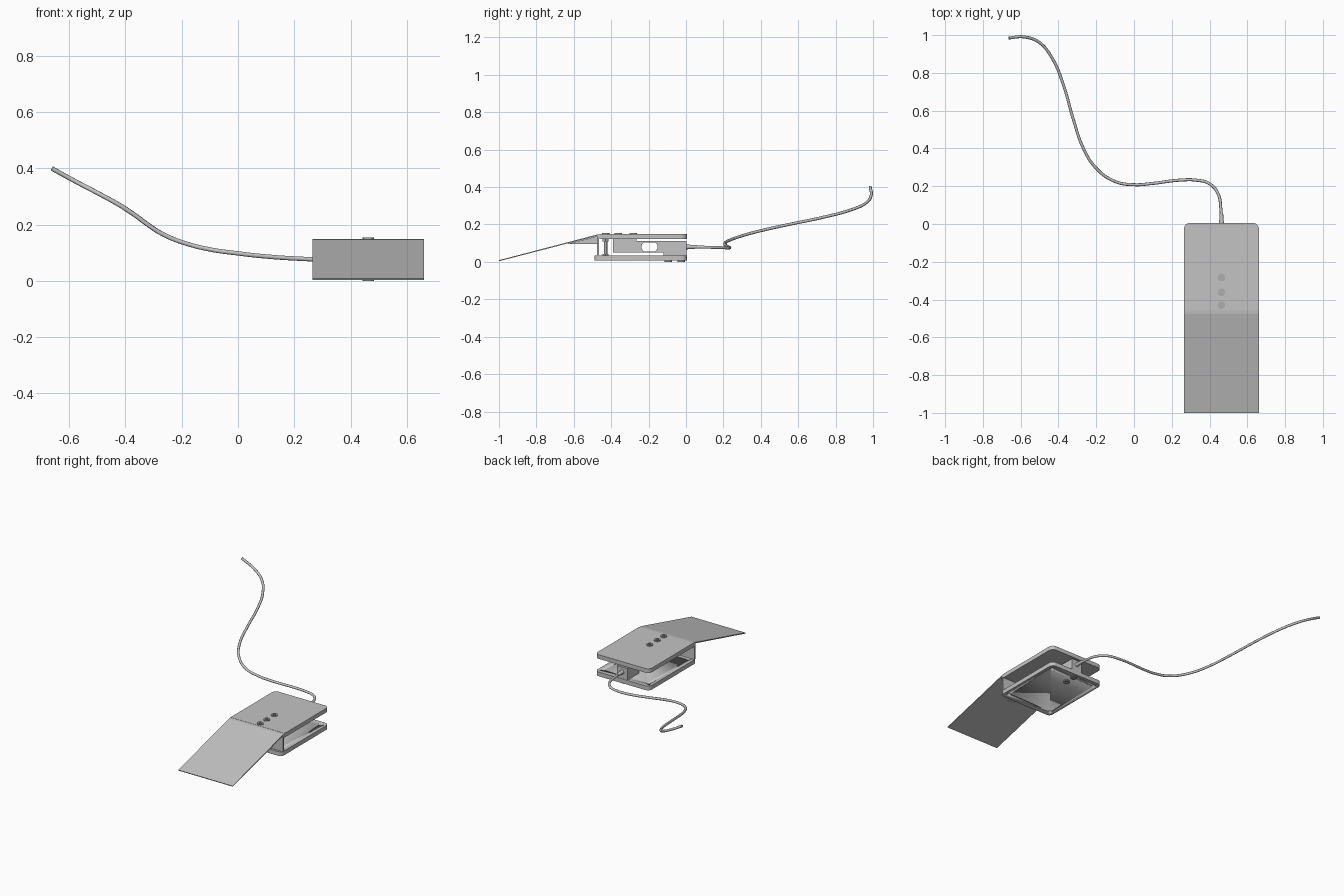
import bpy, bmesh, math
from mathutils import Vector

if "Cube" in bpy.data.objects:
    bpy.data.objects.remove(bpy.data.objects["Cube"], do_unlink=True)


def material(name, value):
    m = bpy.data.materials.new(name)
    m.use_nodes = True
    col = (value, value, value, 1)
    m.diffuse_color = col
    m.node_tree.nodes["Principled BSDF"].inputs["Base Color"].default_value = col
    return m


GREY = material("light grey metal", 0.55)
STEEL = material("screw steel", 0.42)
CX = 0.463           # centre line of the pedal
HALF = 0.198         # half width of the plates


def finish(name, bm, mat, smooth=False):
    bmesh.ops.recalc_face_normals(bm, faces=bm.faces)
    me = bpy.data.meshes.new(name)
    bm.to_mesh(me)
    bm.free()
    ob = bpy.data.objects.new(name, me)
    bpy.context.collection.objects.link(ob)
    me.materials.append(mat)
    if smooth:
        bpy.context.view_layer.objects.active = ob
        ob.select_set(True)
        bpy.ops.object.shade_smooth_by_angle()
        ob.select_set(False)
    return ob


def extrude(name, points, depth, mat=GREY, smooth=False):
    """Closed outline pushed along a depth vector."""
    bm = bmesh.new()
    face = bm.faces.new([bm.verts.new(p) for p in points])
    new = bmesh.ops.extrude_face_region(bm, geom=[face])["geom"]
    bmesh.ops.translate(bm, vec=Vector(depth),
                        verts=[g for g in new if isinstance(g, bmesh.types.BMVert)])
    return finish(name, bm, mat, smooth)


def box(name, half_x, y0, y1, z0, z1):
    pts = [(CX - half_x, y0, z0), (CX + half_x, y0, z0),
           (CX + half_x, y1, z0), (CX - half_x, y1, z0)]
    return extrude(name, pts, (0, 0, z1 - z0))


def plate(name, y0, y1, z0, z1, r_front, r_back):
    pts = []
    corners = [(1, y1, r_back, 0), (-1, y1, r_back, 90),
               (-1, y0, r_front, 180), (1, y0, r_front, 270)]
    for side, y, r, start in corners:
        cx = CX + side * (HALF - r)
        cy = y - r if y == y1 else y + r
        for i in range(7 if r else 1):
            a = math.radians(start + i * 15)
            pts.append((cx + r * math.cos(a), cy + r * math.sin(a), z0))
    return extrude(name, pts, (0, 0, z1 - z0), smooth=True)


def rod(name, x, y, z0, z1, r, sides=24, mat=STEEL):
    pts = [(x + r * math.cos(math.tau * i / sides),
            y + r * math.sin(math.tau * i / sides), z0) for i in range(sides)]
    return extrude(name, pts, (0, 0, z1 - z0), mat, sides > 8)


def cut(target, cutters):
    for c in cutters:
        c.hide_render = True
        c.hide_viewport = True
        c.display_type = 'WIRE'
        mod = target.modifiers.new("cut", 'BOOLEAN')
        mod.operation = 'DIFFERENCE'
        mod.solver = 'EXACT'
        mod.object = c


# Plates
top_plate = plate("top_plate", -0.457, 0.005, 0.122, 0.149, 0, 0.03)
base_plate = plate("base_plate", -0.49, 0.005, 0.007, 0.035, 0.025, 0.03)

# Mounting holes in the base corners
cut(base_plate, [rod("hole_cutter", CX + s * 0.165, y, -0.02, 0.06, 0.012)
                 for s in (-1, 1) for y in (-0.45, -0.035)])

# Folded ramp sheet with lip, upright wall and centre rib
ramp_profile = [(-0.457, 0.148), (-0.476, 0.146), (-1.0, 0.009), (-0.998, 0.004),
                (-0.476, 0.139), (-0.476, 0.035), (-0.466, 0.035), (-0.466, 0.124),
                (-0.457, 0.124)]
ramp = extrude("ramp_sheet", [(CX - HALF, y, z) for y, z in ramp_profile],
               (2 * HALF, 0, 0))
extrude("ramp_rib", [(CX - 0.02, y, z) for y, z in
                     [(-0.472, 0.138), (-0.635, 0.096), (-0.472, 0.096)]],
        (0.04, 0, 0))

# Sensor bar with twin cross holes
bar = box("sensor_bar", 0.037, -0.39, 0.003, 0.049, 0.112)
outline = []
for cy, start in ((-0.18, -60), (-0.21, 120)):
    for i in range(17):
        a = math.radians(start + i * 7.5)
        outline.append((CX - 0.1, cy + 0.028 * math.cos(a), 0.08 + 0.028 * math.sin(a)))
cut(bar, [extrude("bar_hole_cutter", outline, (0.2, 0, 0))])
box("front_spacer", 0.037, -0.39, -0.265, 0.112, 0.122)
box("rear_spacer", 0.037, -0.12, 0.003, 0.035, 0.049)

# Screws with hexagonal sockets
for y in (-0.43, -0.362, -0.283):
    head = rod("top_screw", CX, y, 0.145, 0.155, 0.02)
    cut(head, [rod("socket_cutter", CX, y, 0.150, 0.17, 0.01, 6)])
for y in (-0.095, -0.025):
    head = rod("bottom_screw", CX, y, 0.0, 0.01, 0.02)
    cut(head, [rod("socket_cutter", CX, y, -0.02, 0.005, 0.01, 6)])

# Stop bolt between the plates
rod("stop_bolt", CX, -0.43, 0.035, 0.13, 0.009)
rod("stop_nut", CX, -0.43, 0.108, 0.122, 0.018, 6)
rod("stop_foot", CX, -0.43, 0.035, 0.043, 0.018, 6)

# Cable and its strain relief
bm = bmesh.new()
bmesh.ops.create_cone(bm, cap_ends=True, segments=20, radius1=0.013, radius2=0.009,
                      depth=0.055)
for v in bm.verts:
    x, y, z = v.co
    v.co = (CX + x, 0.03 + z, 0.08 - y)
finish("strain_relief", bm, GREY, True)

path = [(CX, 0, .08), (.46, .08, .079), (.445, .16, .077), (.4, .213, .075),
        (.33, .232, .075), (.24, .232, .078), (.1, .215, .087), (0, .208, .098),
        (-.1, .225, .112), (-.2, .295, .138), (-.27, .405, .168), (-.32, .55, .2),
        (-.375, .74, .24), (-.43, .872, .275), (-.5, .96, .313), (-.58, .99, .355),
        (-.662, .985, .4)]
cu = bpy.data.curves.new("cable", 'CURVE')
cu.dimensions = '3D'
cu.bevel_depth = 0.008
cu.bevel_resolution = 3
cu.resolution_u = 8
cu.use_fill_caps = True
sp = cu.splines.new('BEZIER')
sp.bezier_points.add(len(path) - 1)
for bp, co in zip(sp.bezier_points, path):
    bp.co = co
    bp.handle_left_type = bp.handle_right_type = 'AUTO'
cu.materials.append(GREY)
bpy.context.collection.objects.link(bpy.data.objects.new("cable", cu))
